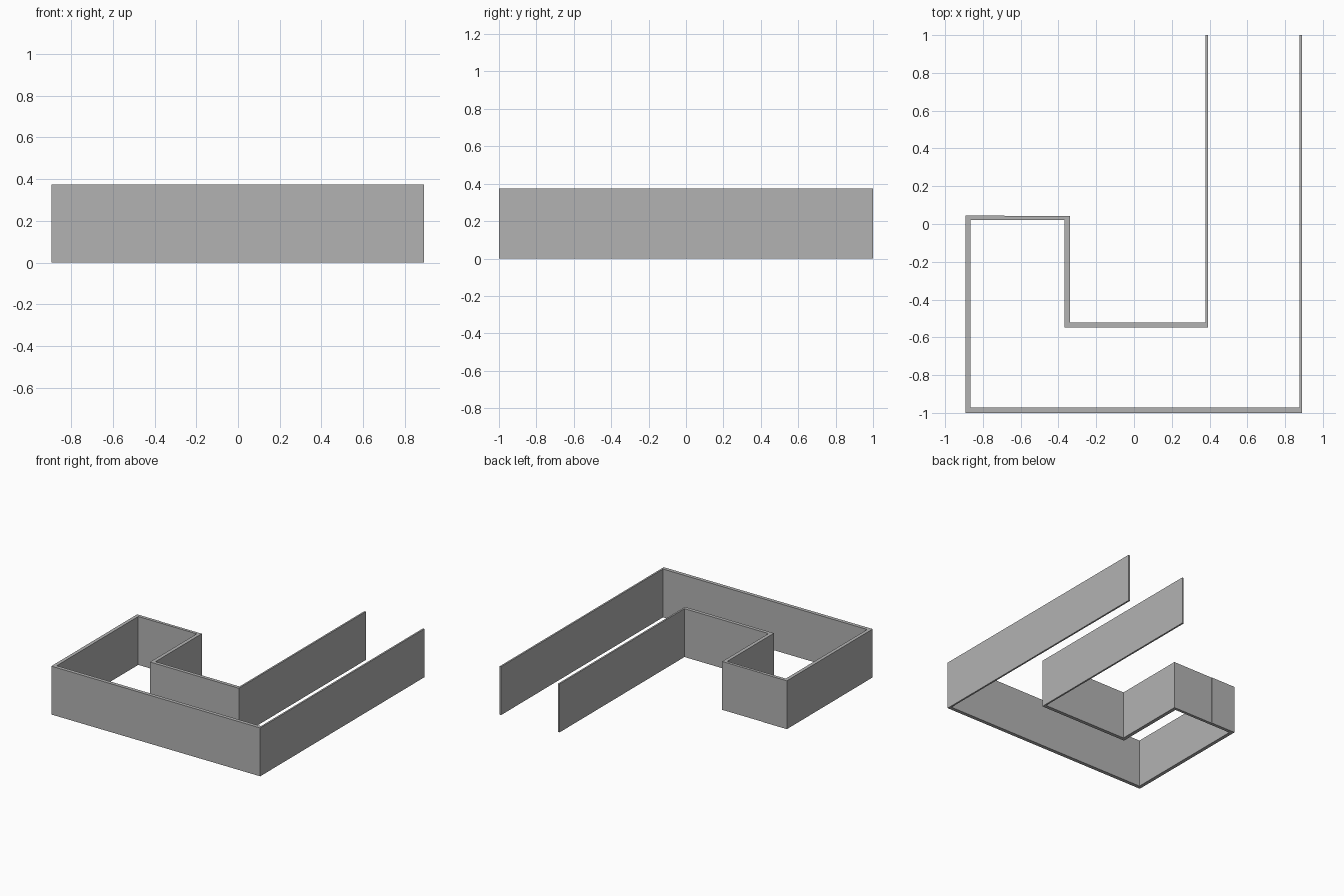
import bpy
import bmesh

if "Cube" in bpy.data.objects:
    bpy.data.objects.remove(bpy.data.objects["Cube"], do_unlink=True)

HEIGHT = 0.373

# Plain grey wall colour
grey = bpy.data.materials.new("wall_grey")
grey.use_nodes = True
colour = (0.45, 0.45, 0.45, 1)
grey.diffuse_color = colour
grey.node_tree.nodes["Principled BSDF"].inputs["Base Color"].default_value = colour

# Floor plan: outer side from the corridor end round the room, then back along the inner side
outer = [(0.89, 1), (0.89, -1), (-0.893, -1), (-0.893, 0.046), (-0.685, 0.046),
         (-0.685, 0.043), (-0.339, 0.043), (-0.339, -0.521), (0.378, -0.521), (0.378, 1)]
inner = [(0.391, 1), (0.391, -0.548), (-0.367, -0.548), (-0.367, 0.021),
         (-0.866, 0.021), (-0.866, -0.972), (0.877, -0.972), (0.877, 1)]


def extrude_plan(name, plan, height):
    bm = bmesh.new()
    base = bm.faces.new([bm.verts.new((x, y, 0)) for x, y in plan])
    result = bmesh.ops.extrude_face_region(bm, geom=[base], use_keep_orig=True)
    top = [g for g in result["geom"] if isinstance(g, bmesh.types.BMVert)]
    bmesh.ops.translate(bm, verts=top, vec=(0, 0, height))
    bmesh.ops.triangulate(bm, faces=[f for f in bm.faces if len(f.verts) > 4])
    bmesh.ops.recalc_face_normals(bm, faces=bm.faces)
    mesh = bpy.data.meshes.new(name)
    bm.to_mesh(mesh)
    bm.free()
    mesh.materials.append(grey)
    obj = bpy.data.objects.new(name, mesh)
    bpy.context.collection.objects.link(obj)
    return obj


# Continuous wall around the room and corridor
extrude_plan("room_and_corridor_wall", outer + inner, HEIGHT)
